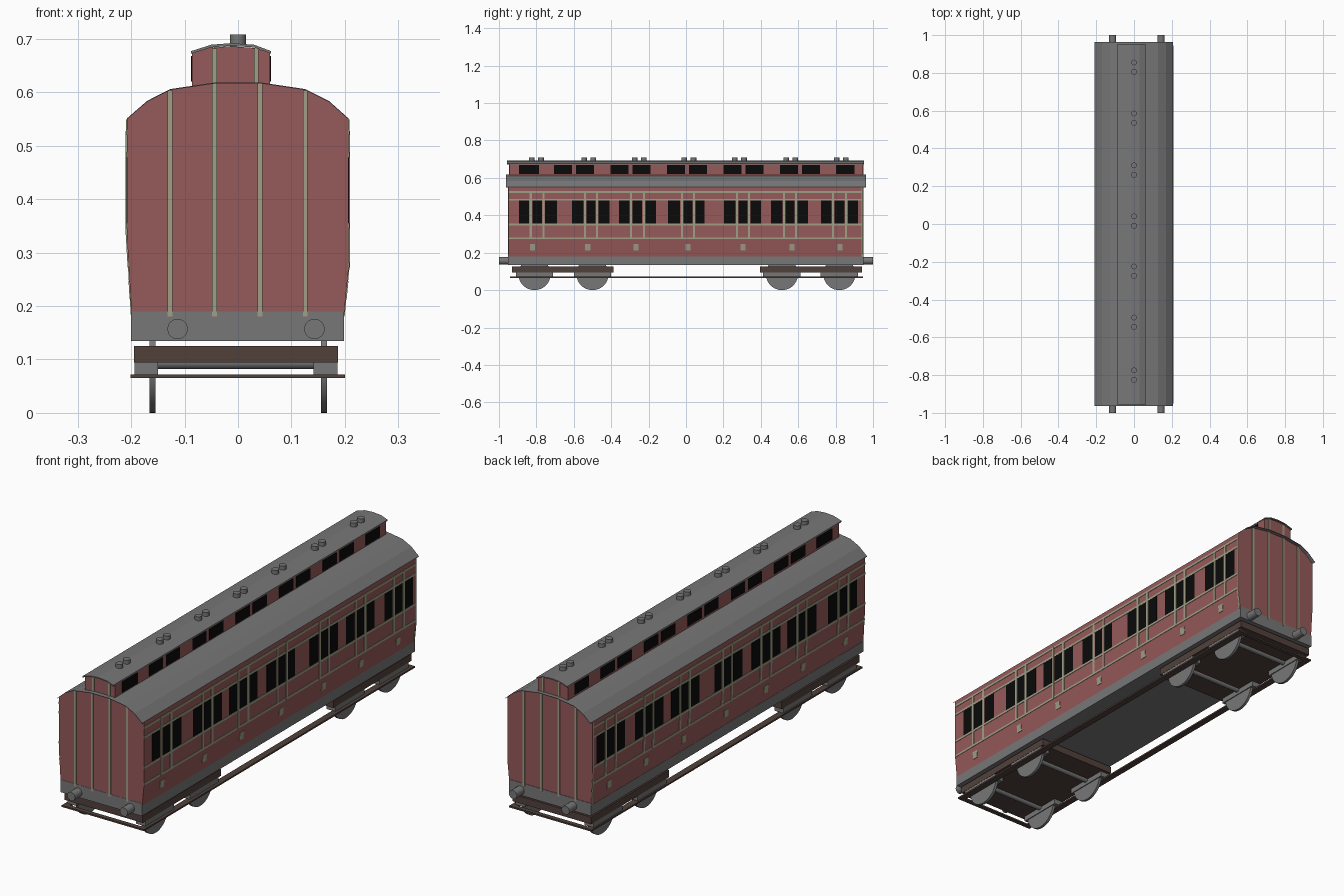
import bpy, bmesh, math
from mathutils import Matrix

if "Cube" in bpy.data.objects:
    bpy.data.objects.remove(bpy.data.objects["Cube"])


def material(name, r, g, b):
    m = bpy.data.materials.new(name)
    m.diffuse_color = (r, g, b, 1)
    m.use_nodes = True
    m.node_tree.nodes["Principled BSDF"].inputs["Base Color"].default_value = m.diffuse_color
    return m


RED = material("carriage red", 0.305, 0.100, 0.100)
GREY = material("metal grey", 0.185, 0.185, 0.185)
TRIM = material("pale olive trim", 0.350, 0.345, 0.240)
BROWN = material("dark brown", 0.083, 0.053, 0.044)
BLACK = material("window black", 0.003, 0.003, 0.003)


def finish(name, bm, mat, smooth=False):
    bmesh.ops.recalc_face_normals(bm, faces=bm.faces)
    me = bpy.data.meshes.new(name)
    bm.to_mesh(me)
    bm.free()
    me.materials.append(mat)
    ob = bpy.data.objects.new(name, me)
    bpy.context.collection.objects.link(ob)
    if smooth:
        bpy.ops.object.select_all(action='DESELECT')
        ob.select_set(True)
        bpy.context.view_layer.objects.active = ob
        bpy.ops.object.shade_smooth_by_angle(angle=math.radians(35))
    return ob


def prisms(name, mat, items):
    """One object from (xz outline, y0, y1) extrusions."""
    bm = bmesh.new()
    for pts, y0, y1 in items:
        a = [bm.verts.new((x, y0, z)) for x, z in pts]
        b = [bm.verts.new((x, y1, z)) for x, z in pts]
        n = len(pts)
        bm.faces.new(a)
        bm.faces.new(b[::-1])
        for i in range(n):
            j = (i + 1) % n
            bm.faces.new((a[i], b[i], b[j], a[j]))
    return finish(name, bm, mat)


def rect(x0, x1, z0, z1):
    return [(x0, z0), (x1, z0), (x1, z1), (x0, z1)]


def cylinders(name, mat, axis, radius, items, seg=32):
    """One object from (centre, length) cylinders along an axis."""
    rot = {'x': Matrix.Rotation(math.pi / 2, 4, 'Y'),
           'y': Matrix.Rotation(math.pi / 2, 4, 'X'), 'z': Matrix()}[axis]
    bm = bmesh.new()
    for c, length in items:
        bmesh.ops.create_cone(bm, cap_ends=True, segments=seg, radius1=radius,
                              radius2=radius, depth=length,
                              matrix=Matrix.Translation(c) @ rot)
    return finish(name, bm, mat, True)


# Body with tapering lower sides and arched top
ARC = [(-0.208, 0.549), (-0.17, 0.582), (-0.127, 0.604), (-0.045, 0.616),
       (0.045, 0.616), (0.126, 0.604), (0.17, 0.582), (0.207, 0.549)]
KNEE = {-1: (0.335, 0.199, 0.208), 1: (0.27, 0.198, 0.207)}


def side_x(s, z):
    knee, low, high = KNEE[s]
    return s * (high if z >= knee else low + (high - low) * (z - 0.18) / (knee - 0.18))


body = [(side_x(1, 0.18), 0.18), (side_x(1, 0.27), 0.27)] + ARC[::-1]
body += [(side_x(-1, 0.335), 0.335), (side_x(-1, 0.18), 0.18)]
prisms("body", RED, [(body, -0.95, 0.946)])


def shell(arc, t):
    return [(x, z + t) for x, z in arc] + arc[::-1]


prisms("main_roof", GREY, [(shell(ARC, 0.002), -0.963, 0.963)])

# Raised roof section with its own windows and cap
prisms("clerestory", RED, [([(-0.086, 0.6), (0.06, 0.6), (0.06, 0.674), (0.03, 0.683),
                             (-0.013, 0.686), (-0.05, 0.684), (-0.086, 0.674)], -0.943, 0.945)])
cap = [(-0.088, 0.672), (-0.05, 0.684), (-0.013, 0.687), (0.03, 0.684), (0.062, 0.672)]
prisms("clerestory_roof", GREY, [(shell(cap, 0.005), -0.957, 0.952)])
panes = [(-0.893, -0.786), (0.802, 0.9)]
for i in range(5):
    y = -0.706 + 0.302 * i
    panes += [(y, y + 0.097), (y + 0.118, y + 0.215)]
prisms("clerestory_windows", BLACK, [(rect(x, x + 0.004, 0.62, 0.668), a, b)
                                     for a, b in panes for x in (-0.088, 0.058)])

# Roof vents in pairs
cylinders("roof_vents", GREY, 'z', 0.015,
          [((0, y + d, 0.697), 0.022) for y in (0.83, 0.56, 0.285, 0.015, -0.25, -0.52, -0.80)
           for d in (-0.025, 0.025)], 20)


# Plates that follow the side wall
def plate(s, y0, y1, z0, z1, t):
    zs = [z0] + [k for k in (KNEE[s][0],) if z0 < k < z1] + [z1]
    out = [(side_x(s, z) + s * t, z) for z in zs]
    inner = [(side_x(s, z) - s * 0.003, z) for z in zs]
    return (out + inner[::-1], y0, y1)


# Side windows, uprights and door steps: start, two uprights, end, step centre
DOORS = [(-0.893, -0.83, -0.762, -0.69, -0.82), (-0.61, -0.54, -0.476, -0.41, -0.525),
         (-0.358, -0.294, -0.225, -0.16, -0.267), (-0.096, -0.022, 0.043, 0.10, 0.01),
         (0.203, 0.273, 0.337, 0.40, 0.305), (0.455, 0.524, 0.588, 0.652, 0.567),
         (0.722, 0.786, 0.856, 0.92, 0.823)]
windows, uprights, badges, rails = [], [], [], []
for s in (-1, 1):
    for a, u, v, b, c in DOORS:
        for y0, y1 in ((a, u - 0.009), (u + 0.009, v - 0.009), (v + 0.009, b)):
            windows.append(plate(s, y0, y1, 0.355, 0.478, 0.001))
        for y in (u, v):
            uprights.append(plate(s, y - 0.006, y + 0.006, 0.272, 0.528, 0.0022))
        badges.append(plate(s, c - 0.014, c + 0.014, 0.213, 0.247, 0.002))
    for z in (0.277, 0.35, 0.483, 0.525):
        rails.append(plate(s, -0.949, 0.945, z - 0.005, z + 0.005, 0.0018))
    uprights.append(plate(s, 0.938, 0.945, 0.18, 0.549, 0.0015))
prisms("side_windows", BLACK, windows)
prisms("side_uprights", TRIM, uprights)
prisms("side_panels_small", TRIM, badges)
prisms("side_rails", TRIM, rails)

# Vertical strips on both ends
ends = []
for y0, y1 in ((-0.953, -0.948), (0.944, 0.950)):
    for x, top in ((-0.127, 0.603), (-0.044, 0.616), (0.041, 0.616), (0.126, 0.603)):
        ends.append((rect(x - 0.0045, x + 0.0045, 0.18, top), y0, y1))
for y0, y1 in ((-0.946, -0.94), (0.942, 0.948)):
    for x in (-0.044, 0.034):
        ends.append((rect(x - 0.0045, x + 0.0045, 0.617, 0.682), y0, y1))
prisms("end_strips", TRIM, ends)

# Underframe with end beams and buffers
prisms("underframe", GREY, [(rect(-0.2, 0.198, 0.135, 0.18), -0.949, 0.945)])
prisms("end_beams", GREY, [(rect(-0.2, 0.198, 0.135, 0.19), -0.951, -0.94),
                           (rect(-0.2, 0.198, 0.135, 0.19), 0.936, 0.948)])
cylinders("buffers", GREY, 'y', 0.019,
          [((x, s * 0.97, 0.157), 0.06) for x in (-0.113, 0.143) for s in (-1, 1)], 24)

# Bogies: frame slab, axle boxes, wheels and axles
prisms("bogie_frames", BROWN, [(rect(-0.195, 0.187, 0.094, 0.125), -0.93, -0.387),
                               (rect(-0.195, 0.187, 0.094, 0.125), 0.396, 0.94)])
AXLES = (-0.81, -0.50, 0.513, 0.82)
boxes = []
for y in AXLES:
    for x0, x1 in ((-0.194, -0.15), (0.141, 0.186)):
        boxes.append((rect(x0, x1, 0.071, 0.096), y - 0.1, y + 0.1))
prisms("axle_boxes", GREY, boxes)
cylinders("wheels", GREY, 'x', 0.086,
          [((x, y, 0.086), 0.012) for y in AXLES for x in (-0.16, 0.161)], 40)
cylinders("axles", GREY, 'x', 0.012, [((0, y, 0.094), 0.31) for y in AXLES], 16)

# Low footboards joined by end boards
z0, z1 = 0.065, 0.072
prisms("footboards", BROWN, [(rect(-0.201, -0.172, z0, z1), -0.94, 0.945),
                             (rect(0.171, 0.2, z0, z1), -0.94, 0.945),
                             (rect(-0.172, 0.171, z0, z1), -0.94, -0.92),
                             (rect(-0.172, 0.171, z0, z1), 0.925, 0.945)])
